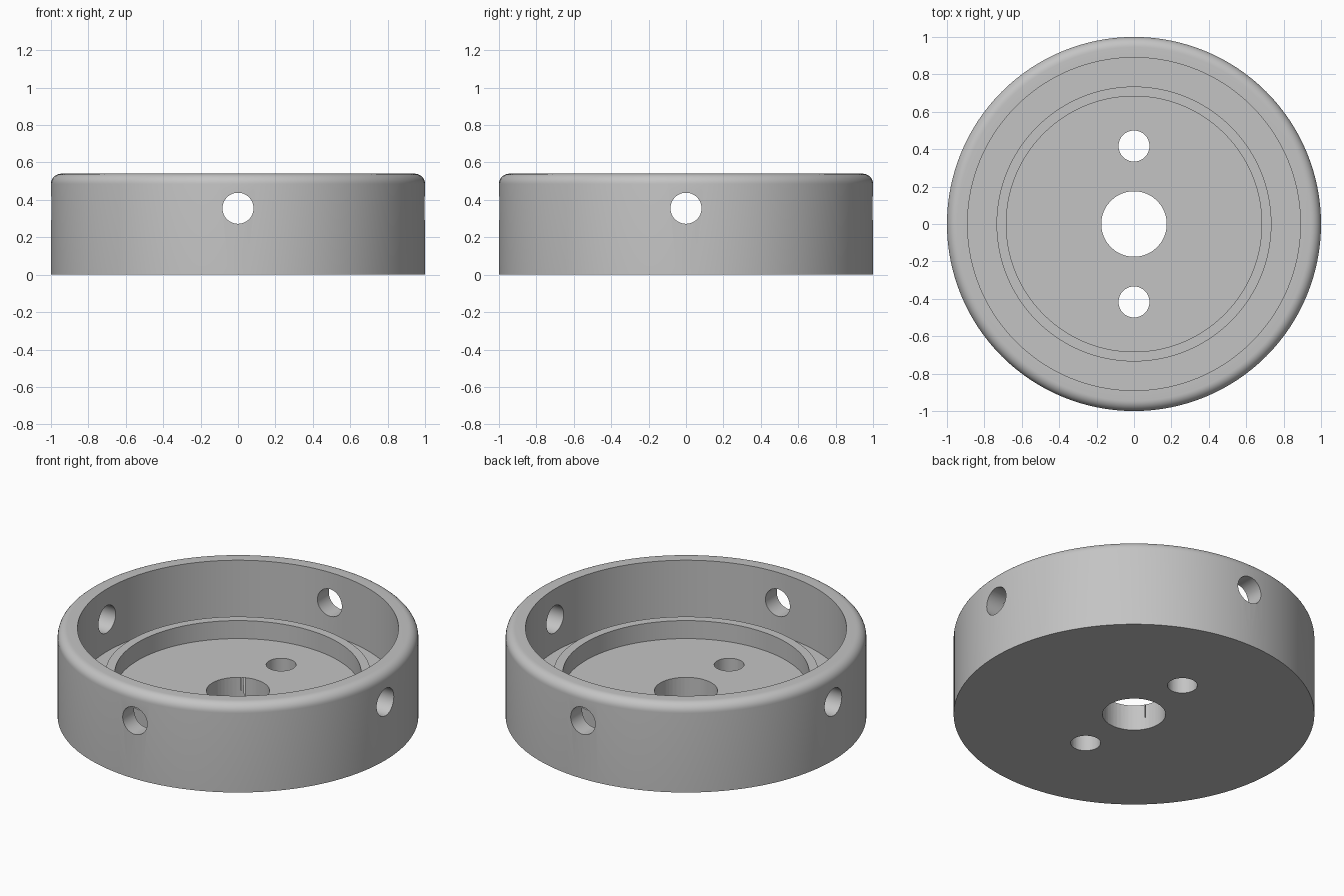
import bpy, bmesh, math
from mathutils import Matrix, Vector

cube = bpy.data.objects.get("Cube")
if cube:
    bpy.data.objects.remove(cube, do_unlink=True)

SEGMENTS = 128
HEIGHT, FLOOR, SEAT_TOP = 0.54, 0.157, 0.267
WALL_IN, SEAT_OUT, SEAT_IN = 0.89, 0.735, 0.683
FILLET = 0.055
BORE, SMALL = 0.175, 0.083
HOLE_Z, HOLE_Y = 0.355, 0.417

grey = bpy.data.materials.new("plain grey")
grey.use_nodes = True
grey.diffuse_color = (0.55, 0.55, 0.55, 1)
grey.node_tree.nodes["Principled BSDF"].inputs["Base Color"].default_value = grey.diffuse_color


def make_object(name, bm):
    bmesh.ops.recalc_face_normals(bm, faces=bm.faces)
    mesh = bpy.data.meshes.new(name)
    bm.to_mesh(mesh)
    bm.free()
    mesh.materials.append(grey)
    obj = bpy.data.objects.new(name, mesh)
    bpy.context.collection.objects.link(obj)
    return obj


def lathe(name, profile):
    """Spin an (r, z) profile that starts and ends on the axis."""
    bm = bmesh.new()
    verts = [bm.verts.new((r, 0, z)) for r, z in profile]
    edges = [bm.edges.new(pair) for pair in zip(verts, verts[1:])]
    bmesh.ops.spin(bm, geom=verts + edges, cent=(0, 0, 0), axis=(0, 0, 1),
                   angle=math.tau, steps=SEGMENTS, use_duplicate=False)
    bmesh.ops.remove_doubles(bm, verts=bm.verts, dist=1e-5)
    return make_object(name, bm)


def drill(target, radius, centre, axis, length):
    """Cut a round hole along the given axis."""
    bm = bmesh.new()
    turn = Vector((0, 0, 1)).rotation_difference(Vector(axis)).to_matrix().to_4x4()
    bmesh.ops.create_cone(bm, cap_ends=True, segments=48, radius1=radius,
                          radius2=radius, depth=length,
                          matrix=Matrix.Translation(centre) @ turn)
    cutter = make_object("hole_cutter", bm)
    cutter.hide_render = True
    mod = target.modifiers.new("hole", "BOOLEAN")
    mod.operation = "DIFFERENCE"
    mod.solver = "EXACT"
    mod.object = cutter
    bpy.context.view_layer.objects.active = target
    bpy.ops.object.modifier_apply(modifier=mod.name)
    bpy.data.objects.remove(cutter, do_unlink=True)


# Cup with a rounded rim and a raised ring seat on its floor
steps = 8
rim = [(1 - FILLET + FILLET * math.cos(a), HEIGHT - FILLET + FILLET * math.sin(a))
       for a in (math.pi / 2 * i / steps for i in range(steps + 1))]
profile = [(0, 0), (1, 0), *rim, (WALL_IN, HEIGHT), (WALL_IN, FLOOR),
           (SEAT_OUT, FLOOR), (SEAT_OUT, SEAT_TOP), (SEAT_IN, SEAT_TOP),
           (SEAT_IN, FLOOR), (0, FLOOR)]
cup = lathe("round_cup", profile)

# Centre bore and two floor holes
drill(cup, BORE, (0, 0, FLOOR / 2), (0, 0, 1), 0.4)
for side in (-1, 1):
    drill(cup, SMALL, (0, side * HOLE_Y, FLOOR / 2), (0, 0, 1), 0.4)

# Four holes through the side wall
for axis in ((1, 0, 0), (0, 1, 0)):
    drill(cup, SMALL, (0, 0, HOLE_Z), axis, 2.4)

bpy.ops.object.select_all(action="DESELECT")
cup.select_set(True)
bpy.context.view_layer.objects.active = cup
bpy.ops.object.shade_smooth_by_angle(angle=math.radians(30))
